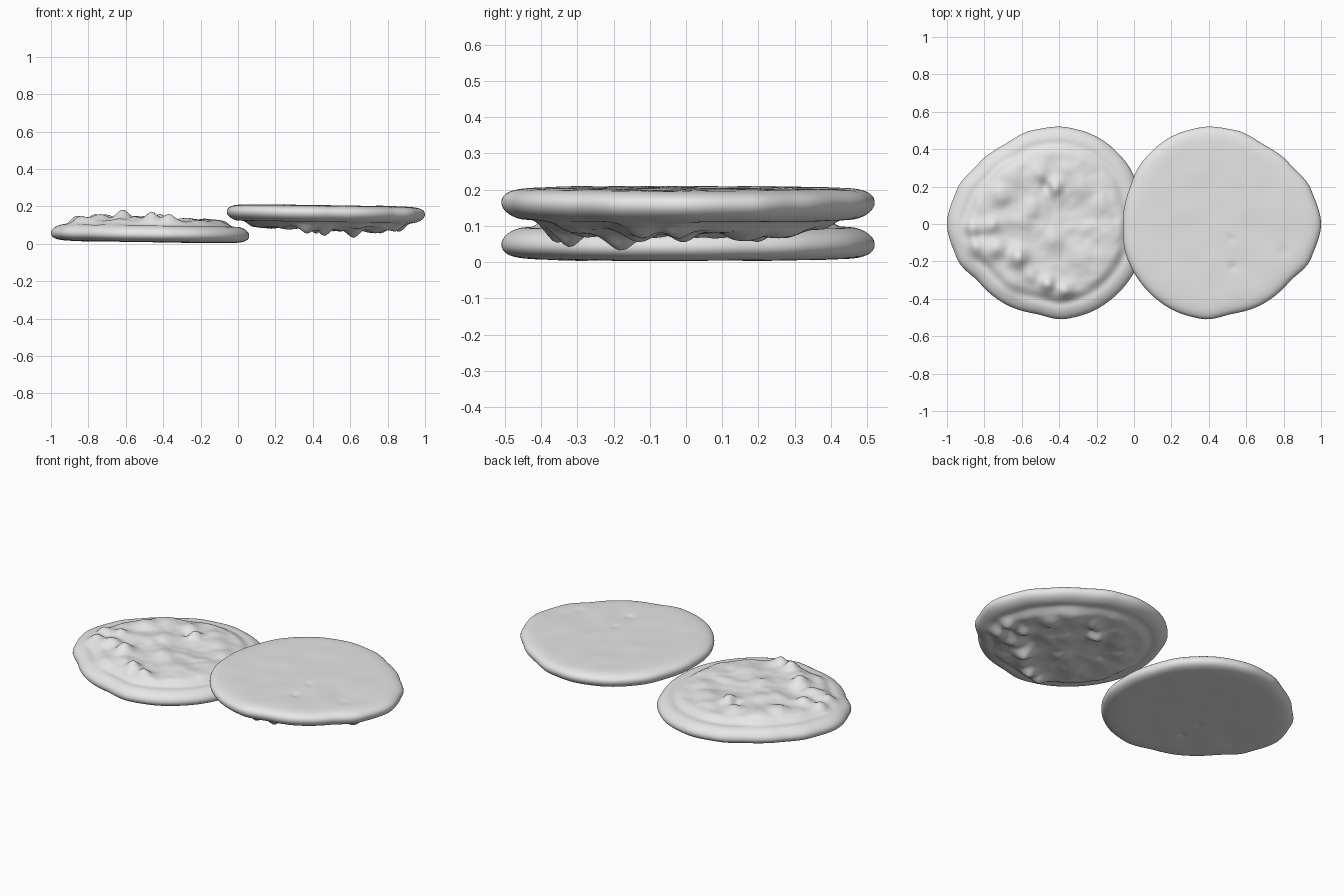
import bpy, bmesh
from math import sin, cos, pi, exp, sqrt, floor
from mathutils import Vector, noise

cube = bpy.data.objects.get("Cube")
if cube:
    bpy.data.objects.remove(cube, do_unlink=True)

CENTRE_X = -0.45
SEGMENTS, RINGS = 144, 44

# Uneven outline: radius in hundredths, every twenty degrees
OUTLINE = [51, 51, 52.5, 53, 52.5, 51, 49, 50, 53, 55, 53, 49, 49, 48.6, 51.5, 52, 52, 52]

# Lumps on the baked side: x, y, width (hundredths), height (thousandths)
LUMPS = [
    (-42, 20, 4, 34), (-47, 20, 3, -20), (-50, 27, 5, 24), (-65, 26, 7, 24),
    (-36, 30, 6, 16), (-28, 20, 6, 14), (-72, 16, 6, 26), (-87, -2, 4, 30),
    (-86, -13, 5, 32), (-76, -1, 4, 30), (-73, -13, 5, 34), (-82, -7, 3, -12),
    (-62, -18, 5, 54), (-54, 9, 6, 26), (-60, 2, 6, 14), (-33, 8, 7, -14),
    (-46, -32, 4, 48), (-37, -35, 4, 34), (-55, -28, 4, 20), (-30, -18, 7, 18),
    (-44, -8, 6, 20), (-16, -6, 6, 10), (-18, 10, 5, 10), (-65, -33, 6, 14),
]
# Small dents in the flat underside
DENTS = [(-52, -8, 2, 5), (-53, -23, 2, 8), (-80, -15, 3, 4)]


def smoothstep(low, high, value):
    t = min(1, max(0, (value - low) / (high - low)))
    return t * t * (3 - 2 * t)


def outline_radius(angle):
    position = angle / (2 * pi) * len(OUTLINE)
    i = floor(position)
    t = smoothstep(0, 1, position - i)
    a, b = OUTLINE[i % len(OUTLINE)], OUTLINE[(i + 1) % len(OUTLINE)]
    return (a + (b - a) * t) / 100


def bumps(x, y, table):
    return sum(h / 1000 * exp(-((x - u / 100) ** 2 + (y - v / 100) ** 2) / (w / 100) ** 2)
               for u, v, w, h in table)


def tilt(x):
    return 0.009 + 0.014 * (CENTRE_X - x)


def top_height(x, y, s):
    inside = 1 - smoothstep(0.72, 0.86, s)
    rim = 0.04 + 0.062 * sqrt(max(0, 1 - s ** 8))
    rough = noise.noise(Vector((x, y, 0.3)) * 9) * 0.011
    rough += noise.noise(Vector((x, y, 0.7)) * 20) * 0.004
    groove = -0.008 * exp(-((s - 0.82) / 0.05) ** 2)
    return tilt(x) + rim + groove + inside * (0.013 + rough) + bumps(x, y, LUMPS) * (1 - smoothstep(0.8, 0.94, s))


def bottom_height(x, y, s):
    base = 0.04 * (1 - sqrt(max(0, 1 - s ** 16)))
    rough = noise.noise(Vector((x, y, 2)) * 7) * 0.003 * (1 - s ** 8)
    return tilt(x) + base + rough + bumps(x, y, DENTS)


# Cookie body: concentric rings running over the top, round the rim and underneath
bm = bmesh.new()
top_pole = bm.verts.new((CENTRE_X, 0, top_height(CENTRE_X, 0, 0)))
bottom_pole = bm.verts.new((CENTRE_X, 0, bottom_height(CENTRE_X, 0, 0)))
steps = [(i, top_height) for i in range(1, RINGS + 1)]
steps += [(i, bottom_height) for i in range(RINGS - 1, 0, -1)]
rings = []
for i, height in steps:
    s = sin(i / RINGS * pi / 2)
    ring = []
    for k in range(SEGMENTS):
        angle = 2 * pi * k / SEGMENTS
        r = s * outline_radius(angle)
        x, y = CENTRE_X + r * cos(angle), r * sin(angle)
        ring.append(bm.verts.new((x, y, height(x, y, s))))
    rings.append(ring)

for k in range(SEGMENTS):
    n = (k + 1) % SEGMENTS
    bm.faces.new((top_pole, rings[0][k], rings[0][n]))
    bm.faces.new((bottom_pole, rings[-1][n], rings[-1][k]))
    for a, b in zip(rings, rings[1:]):
        bm.faces.new((a[k], b[k], b[n], a[n]))
bmesh.ops.recalc_face_normals(bm, faces=bm.faces)
for face in bm.faces:
    face.smooth = True
mesh = bpy.data.meshes.new("cookie")
bm.to_mesh(mesh)
bm.free()

# Plain pale grey material
grey = bpy.data.materials.new("pale grey")
grey.use_nodes = True
colour = (0.8, 0.8, 0.8, 1)
grey.diffuse_color = colour
for node in grey.node_tree.nodes:
    if node.type == "BSDF_PRINCIPLED":
        node.inputs["Base Color"].default_value = colour
mesh.materials.append(grey)

# One cookie lies baked side up, its twin is flipped and rests on the edge
lower = bpy.data.objects.new("lower_cookie", mesh)
upper = bpy.data.objects.new("upper_cookie_flipped", mesh)
upper.rotation_euler.y = pi
upper.location.z = 0.214
for cookie in (lower, upper):
    bpy.context.collection.objects.link(cookie)
